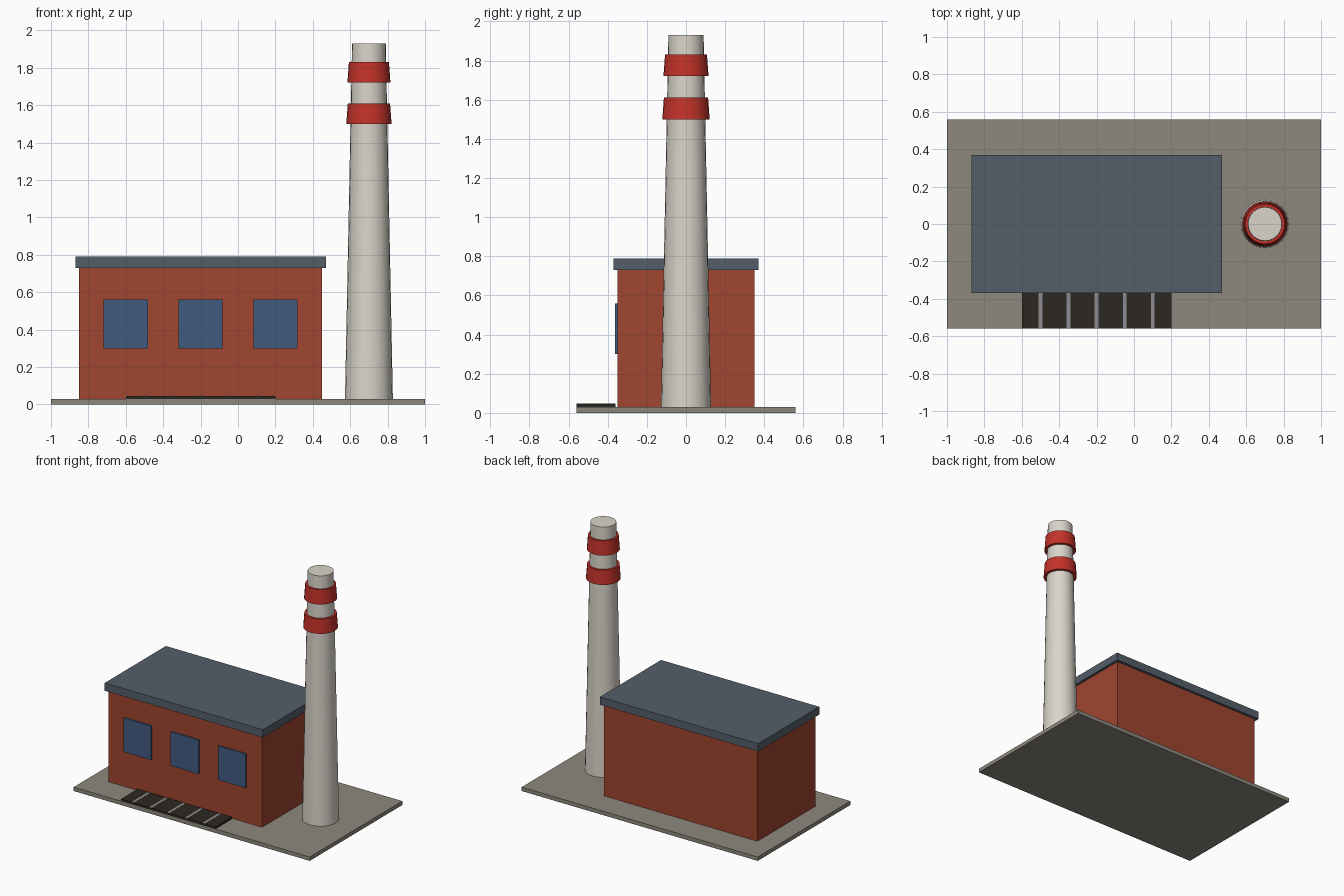
import bpy, bmesh, math

if "Cube" in bpy.data.objects:
    bpy.data.objects.remove(bpy.data.objects["Cube"])


def material(name, rgb):
    """Flat colour given as display values, stored as linear."""
    m = bpy.data.materials.new(name)
    m.diffuse_color = (*[c ** 2.2 for c in rgb], 1)
    m.use_nodes = True
    m.node_tree.nodes["Principled BSDF"].inputs["Base Color"].default_value = m.diffuse_color
    return m


BRICK = material("brick", (0.62, 0.28, 0.20))
SLATE = material("slate", (0.33, 0.37, 0.41))
GLASS = material("glass", (0.26, 0.36, 0.50))
STONE = material("stone", (0.55, 0.53, 0.49))
CONCRETE = material("concrete", (0.85, 0.83, 0.79))
RED = material("red", (0.76, 0.21, 0.18))
DARK = material("dark", (0.19, 0.17, 0.15))
STEEL = material("steel", (0.55, 0.55, 0.57))


def finish(name, bm, mat):
    mesh = bpy.data.meshes.new(name)
    bm.to_mesh(mesh)
    bm.free()
    mesh.materials.append(mat)
    ob = bpy.data.objects.new(name, mesh)
    bpy.context.collection.objects.link(ob)
    return ob


def box(name, x, y, z, mat):
    """Box from (min, max) ranges on each axis."""
    bm = bmesh.new()
    bmesh.ops.create_cube(bm, size=1)
    for v in bm.verts:
        v.co = [(r[0] + r[1]) / 2 + c * (r[1] - r[0]) for r, c in zip((x, y, z), v.co)]
    return finish(name, bm, mat)


def cone(name, x, z0, z1, r0, r1, mat):
    """Tapered round section standing at x on the centre line."""
    bm = bmesh.new()
    bmesh.ops.create_cone(bm, cap_ends=True, segments=24, radius1=r0, radius2=r1, depth=z1 - z0)
    bmesh.ops.translate(bm, verts=bm.verts, vec=(x, 0, (z0 + z1) / 2))
    ob = finish(name, bm, mat)
    bpy.ops.object.select_all(action='DESELECT')
    ob.select_set(True)
    bpy.context.view_layer.objects.active = ob
    bpy.ops.object.shade_smooth_by_angle(angle=math.radians(30))
    return ob


# Ground slab, hall and overhanging roof
box("base", (-1, 1), (-0.56, 0.56), (0, 0.03), STONE)
box("hall", (-0.85, 0.45), (-0.35, 0.35), (0.03, 0.73), BRICK)
box("roof", (-0.87, 0.47), (-0.37, 0.37), (0.73, 0.79), SLATE)

# Front windows
for i, x in enumerate((-0.6, -0.2, 0.2)):
    box(f"window_{i + 1}", (x - 0.118, x + 0.118), (-0.362, -0.345), (0.30, 0.56), GLASS)

# Loading strip with metal cross bars set almost flush
box("loading_strip", (-0.6, 0.2), (-0.56, -0.36), (0.03, 0.046), DARK)
for i in range(5):
    x = -0.5 + 0.15 * i
    box(f"cross_bar_{i + 1}", (x - 0.01, x + 0.01), (-0.559, -0.361), (0.032, 0.0468), STEEL)

# Chimney with two painted collars
cone("chimney", 0.7, 0.03, 1.93, 0.128, 0.09, CONCRETE)
cone("lower_band", 0.7, 1.50, 1.61, 0.121, 0.113, RED)
cone("upper_band", 0.7, 1.722, 1.832, 0.115, 0.107, RED)
